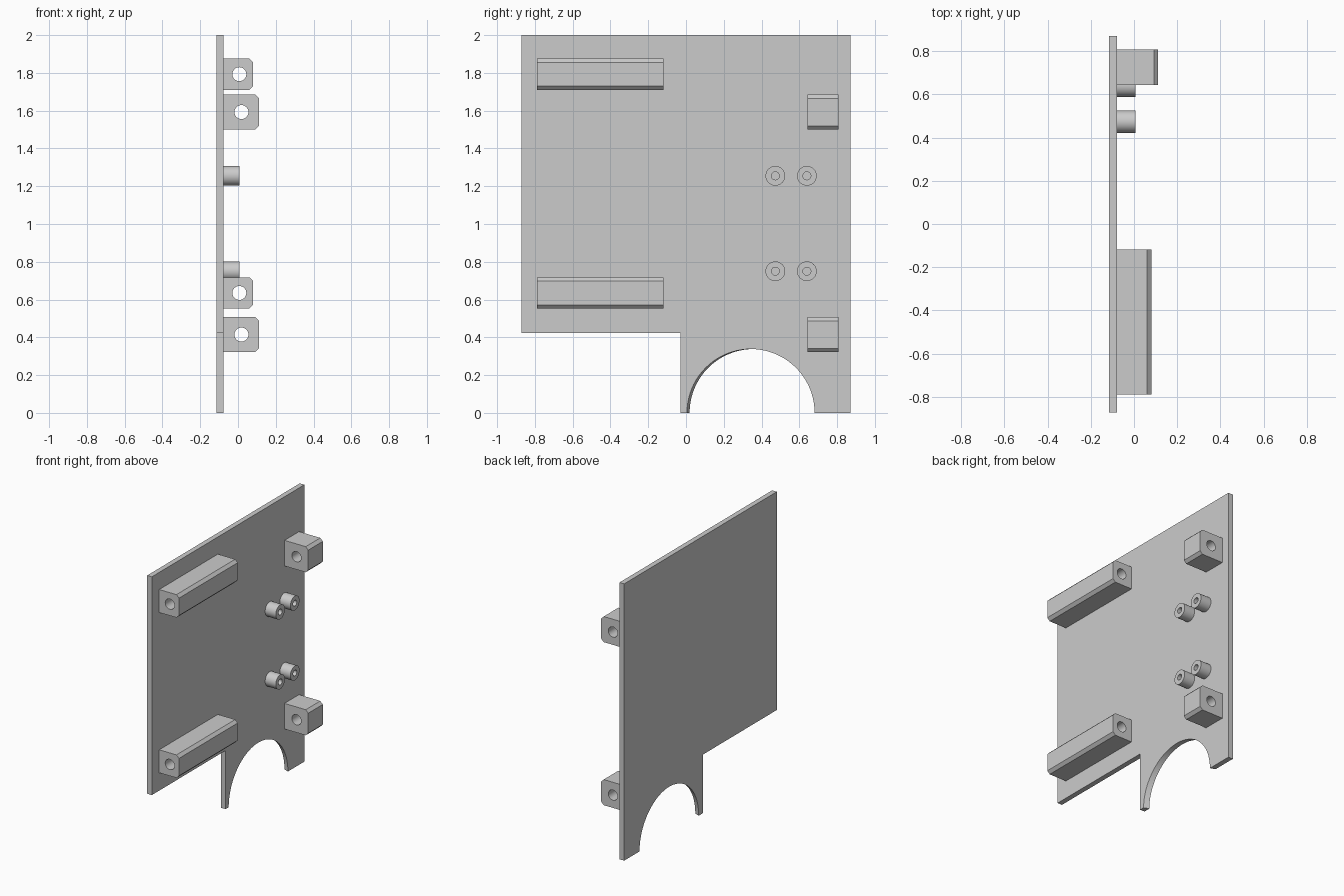
import bpy
import bmesh
from math import cos, sin, pi, radians

cube = bpy.data.objects.get("Cube")
if cube:
    bpy.data.objects.remove(cube, do_unlink=True)

grey = bpy.data.materials.new("plain grey")
grey.use_nodes = True
colour = (0.6, 0.6, 0.6, 1)
grey.diffuse_color = colour
grey.node_tree.nodes["Principled BSDF"].inputs["Base Color"].default_value = colour

PLATE_BACK, PLATE_FACE = -0.115, -0.078


def arc(u, v, r, start=0, end=2 * pi, steps=32, closed=True):
    """Points on a circle, or on an open arc that includes both ends."""
    count = steps if closed else steps + 1
    angles = [start + (end - start) * i / steps for i in range(count)]
    return [(u + r * cos(a), v + r * sin(a)) for a in angles]


def prism(name, axis, a, b, loops, end_loops=None):
    """Solid between two outlines with holes, at a and b along the axis."""
    bm = bmesh.new()

    def place(p, d):
        return (d, p[0], p[1]) if axis == "x" else (p[0], d, p[1])

    ends = []
    for d, outlines in ((a, loops), (b, end_loops or loops)):
        rings = [[bm.verts.new(place(p, d)) for p in o] for o in outlines]
        edges = [bm.edges.new((r[i - 1], r[i])) for r in rings for i in range(len(r))]
        bmesh.ops.triangle_fill(bm, edges=edges, use_beauty=True)
        ends.append(rings)
    for r, s in zip(*ends):
        for i in range(len(r)):
            bm.faces.new((r[i - 1], r[i], s[i], s[i - 1]))
    bmesh.ops.recalc_face_normals(bm, faces=bm.faces)
    mesh = bpy.data.meshes.new(name)
    bm.to_mesh(mesh)
    bm.free()
    mesh.materials.append(grey)
    obj = bpy.data.objects.new(name, mesh)
    bpy.context.collection.objects.link(obj)
    bpy.ops.object.select_all(action="DESELECT")
    obj.select_set(True)
    bpy.context.view_layer.objects.active = obj
    bpy.ops.object.shade_smooth_by_angle(angle=radians(30))
    return obj


def plate_outline(arch_y):
    """Stepped panel with a half-round opening in its lower edge."""
    arch = arc(arch_y, 0, 0.338, 0, pi, 40, closed=False)
    return [(0.87, 0)] + arch + [
        (-0.03, 0), (-0.03, 0.423), (-0.872, 0.423), (-0.872, 2), (0.87, 2)]


def lug(name, y0, y1, z0, z1, x1, hole_x):
    """Chamfered block with a hole along its length."""
    c, x0 = 0.02, PLATE_FACE - 0.005
    outline = [(x0, z0), (x1 - c, z0), (x1, z0 + c),
               (x1, z1 - c), (x1 - c, z1), (x0, z1)]
    prism(name, "y", y0, y1, [outline, arc(hole_x, (z0 + z1) / 2, 0.037)])


# Panel, with the opening slightly skewed through its thickness
prism("panel", "x", PLATE_BACK, PLATE_FACE,
      [plate_outline(0.357)], [plate_outline(0.343)])

# Long bars near the front, short blocks near the back
for level, bar_z, block_z in (("upper", 1.71, 1.5), ("lower", 0.552, 0.322)):
    lug(level + "_long_bar", -0.788, -0.118, bar_z, bar_z + 0.166, 0.08, 0.007)
    lug(level + "_short_block", 0.642, 0.808, block_z, block_z + 0.185, 0.112, 0.018)

# Round hollow standoffs
for level, z in (("upper", 1.255), ("lower", 0.75)):
    for side, y in (("front", 0.473), ("back", 0.64)):
        prism(f"{level}_{side}_standoff", "x", PLATE_FACE - 0.005, 0.007,
              [arc(y, z, 0.052), arc(y, z, 0.021)])
